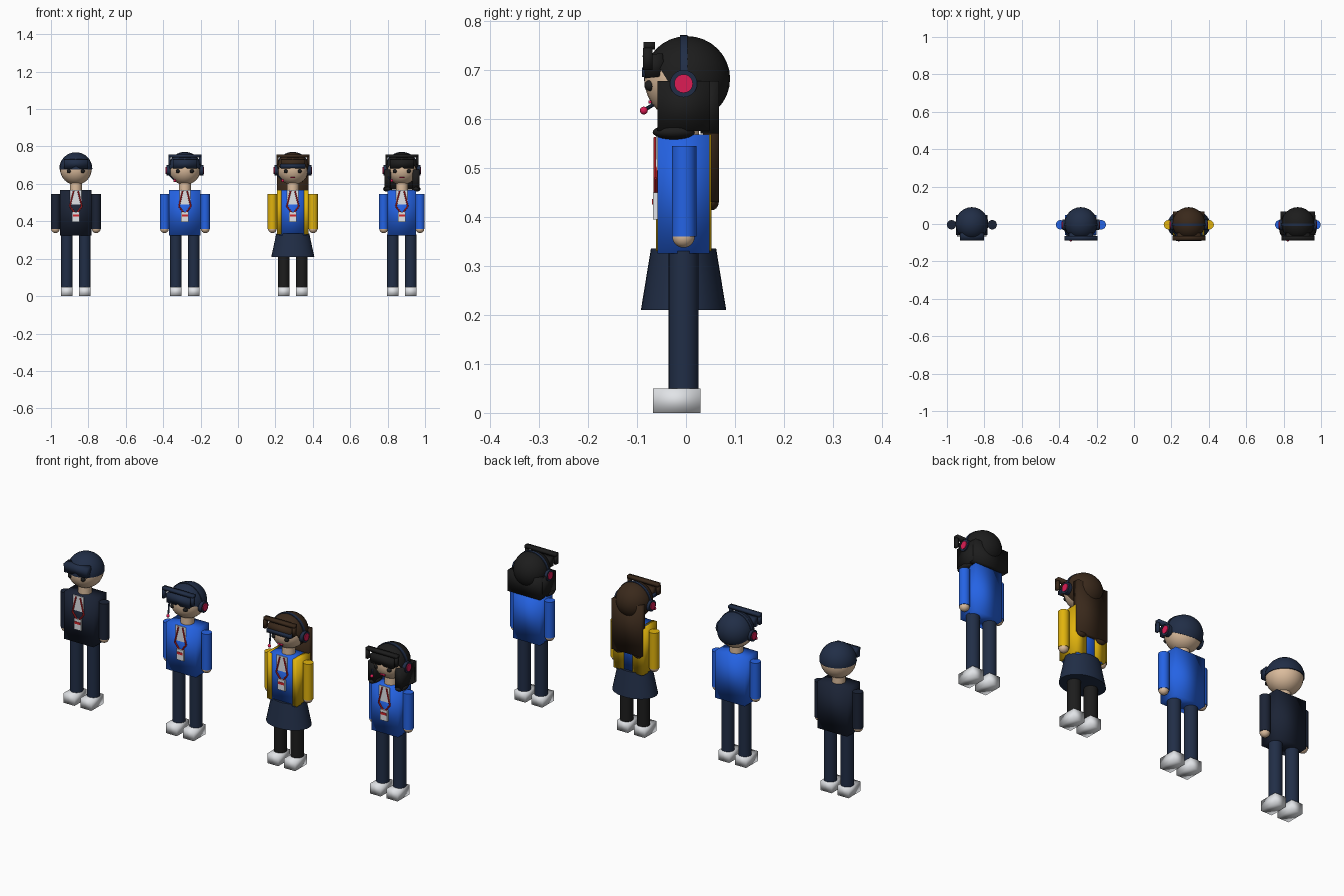
import bpy, bmesh, math
from mathutils import Vector, Matrix

cube = bpy.data.objects.get("Cube")
if cube:
    bpy.data.objects.remove(cube, do_unlink=True)


def material(name, rgb):
    m = bpy.data.materials.new(name)
    m.use_nodes = True
    m.diffuse_color = (*rgb, 1)
    m.node_tree.nodes["Principled BSDF"].inputs["Base Color"].default_value = (*rgb, 1)
    return m


NAVY = material("navy", (0.015, 0.027, 0.062))
DARK = material("dark navy", (0.011, 0.017, 0.036))
BLUE = material("bright blue", (0.018, 0.125, 0.78))
YELLOW = material("yellow", (0.75, 0.45, 0.004))
RED = material("red", (0.65, 0.019, 0.025))
PINK = material("crimson", (0.72, 0.012, 0.09))
SKIN = material("skin", (0.72, 0.51, 0.34))
BLACK = material("black", (0.012, 0.012, 0.012))
BROWN = material("dark brown", (0.042, 0.022, 0.011))
WHITE = material("white", (0.82, 0.84, 0.87))

origin_x = 0.0
suffix = ""


def finish(name, bm, mat, sharp=True):
    """Turn a bmesh into an object placed on the current figure."""
    me = bpy.data.meshes.new(name + suffix)
    bm.to_mesh(me)
    bm.free()
    me.materials.append(mat)
    me.shade_smooth()
    ob = bpy.data.objects.new(name + suffix, me)
    bpy.context.collection.objects.link(ob)
    ob.location.x = origin_x
    if sharp:
        bpy.ops.object.select_all(action="DESELECT")
        ob.select_set(True)
        bpy.context.view_layer.objects.active = ob
        bpy.ops.object.shade_smooth_by_angle(angle=math.radians(40))
    return ob


def box(name, mat, x, y, z, tilt=0.0, sharp=False):
    """Box between ranges x, y and z."""
    bm = bmesh.new()
    bmesh.ops.create_cube(bm, size=1)
    size = [r[1] - r[0] for r in (x, y, z)]
    mid = [(r[1] + r[0]) / 2 for r in (x, y, z)]
    bm.transform(Matrix.Translation(mid) @ Matrix.Rotation(tilt, 4, "X") @ Matrix.Diagonal((*size, 1)))
    return finish(name, bm, mat, sharp)


def ball(name, mat, at, radius, keep=None):
    """Ellipsoid; keep is an optional list of (point, normal) cuts."""
    bm = bmesh.new()
    bmesh.ops.create_uvsphere(bm, u_segments=24, v_segments=16, radius=1)
    r = radius if isinstance(radius, tuple) else (radius,) * 3
    bm.transform(Matrix.Translation(at) @ Matrix.Diagonal((*r, 1)))
    for point, normal in keep or []:
        geom = bm.verts[:] + bm.edges[:] + bm.faces[:]
        bmesh.ops.bisect_plane(bm, geom=geom, plane_co=point, plane_no=normal, clear_inner=True)
        rim = [e for e in bm.edges if e.is_boundary]
        bmesh.ops.holes_fill(bm, edges=rim)
    return finish(name, bm, mat)


def rod(name, mat, a, b, r1, r2=None, squash=1.0, sides=20):
    """Cylinder or cone from a to b."""
    a, b = Vector(a), Vector(b)
    bm = bmesh.new()
    bmesh.ops.create_cone(bm, cap_ends=True, segments=sides, radius1=r1,
                          radius2=r1 if r2 is None else r2, depth=(b - a).length)
    turn = (b - a).to_track_quat("Z", "Y").to_matrix().to_4x4()
    bm.transform(Matrix.Translation((a + b) / 2) @ turn @ Matrix.Diagonal((1, squash, 1, 1)))
    return finish(name, bm, mat)


def body(jacket, sleeve, legs, half, arm):
    box("torso", jacket, (-half, half), (-0.058, 0.048), (0.325, 0.568))
    rod("neck", SKIN, (0, -0.005, 0.56), (0, -0.005, 0.62), 0.032)
    ball("head", SKIN, (0, 0, 0.68), 0.085)
    for side, s in (("left", 1), ("right", -1)):
        rod(side + "_arm", sleeve, (s * arm, -0.004, 0.36), (s * arm, -0.004, 0.545), 0.025)
        ball(side + "_hand", SKIN, (s * arm, -0.005, 0.36), 0.023)
        rod(side + "_leg", legs, (s * 0.048, -0.005, 0.04), (s * 0.048, -0.005, 0.33), 0.031)
        box(side + "_shoe", WHITE, (s * 0.048 - 0.031, s * 0.048 + 0.031), (-0.067, 0.03), (0, 0.05))
        ball(side + "_eye", BLACK, (s * 0.037, -0.074, 0.668), 0.011)
        # lanyard strap, spreading over the shirt and closing at the badge
        rod(side + "_strap_upper", RED, (s * 0.012, -0.062, 0.562), (s * 0.032, -0.062, 0.48), 0.004, sides=8)
        rod(side + "_strap_lower", RED, (s * 0.032, -0.062, 0.48), (s * 0.006, -0.062, 0.445), 0.004, sides=8)
    box("shirt_front", WHITE, (-0.03, 0.03), (-0.061, -0.055), (0.49, 0.568), sharp=True)
    box("badge", WHITE, (-0.02, 0.02), (-0.067, -0.058), (0.395, 0.45), sharp=True)
    box("badge_stripe", RED, (-0.016, 0.016), (-0.069, -0.066), (0.425, 0.437), sharp=True)


def headset(bar):
    """Headphones with a microphone, and a raised bar over the forehead."""
    bm = bmesh.new()
    steps = 20
    rows = []
    for i in range(steps + 1):
        t = math.pi * i / steps
        rows.append([bm.verts.new((r * math.cos(t), y, 0.68 + r * math.sin(t)))
                     for r, y in ((0.085, -0.012), (0.091, -0.012), (0.091, 0.003), (0.085, 0.003))])
    for p, q in zip(rows, rows[1:]):
        for k in range(4):
            bm.faces.new((p[k], p[k - 1], q[k - 1], q[k]))
    bmesh.ops.recalc_face_normals(bm, faces=bm.faces[:])
    finish("headband", bm, NAVY)
    for side, s in (("left", 1), ("right", -1)):
        rod(side + "_ear_cup", NAVY, (s * 0.078, -0.005, 0.672), (s * 0.099, -0.005, 0.672), 0.028)
        rod(side + "_ear_disc", PINK, (s * 0.098, -0.005, 0.672), (s * 0.103, -0.005, 0.672), 0.019)
        box(side + "_bar_post", bar, (s * 0.082 - 0.006, s * 0.082 + 0.006), (-0.088, -0.068), (0.7, 0.745))
    box("forehead_bar", bar, (-0.088, 0.088), (-0.087, -0.063), (0.742, 0.757))
    rod("mic_arm", NAVY, (-0.096, -0.015, 0.66), (-0.054, -0.085, 0.618), 0.004, sides=8)
    ball("mic_tip", PINK, (-0.054, -0.086, 0.617), 0.008)


def visor(name, mat):
    box(name, mat, (-0.064, 0.064), (-0.086, -0.045), (0.685, 0.732), tilt=0.12)


def hair_dome(name, mat, cuts):
    ball(name, mat, (0, 0.002, 0.682), (0.088, 0.088, 0.087), cuts)


LONG_CUT = [((0, -0.045, 0.69), (0, 0.85, 0.53))]

# first figure: dark suit and cap
origin_x, suffix = -0.867, "_first"
body(DARK, DARK, NAVY, 0.084, 0.109)
hair_dome("cap", NAVY, [((0, 0, 0.677), (0, 0, 1))])
visor("cap_visor", NAVY)

# second figure: blue jacket, cap and headset
origin_x, suffix = -0.284, "_second"
body(BLUE, BLUE, NAVY, 0.084, 0.109)
hair_dome("cap", NAVY, [((0, -0.06, 0.69), (0, 0.4, 0.92))])
visor("cap_visor", NAVY)
headset(NAVY)

# third figure: yellow jacket open over blue, skirt and long hair
origin_x, suffix = 0.293, "_third"
body(BLUE, YELLOW, BLACK, 0.072, 0.109)
for side, s in (("left", 1), ("right", -1)):
    box(side + "_jacket_side", YELLOW, sorted((s * 0.06, s * 0.085)), (-0.061, 0.051), (0.33, 0.568))
    box(side + "_jacket_back", YELLOW, sorted((s * 0.025, s * 0.083)), (0.04, 0.052), (0.33, 0.568))
    ball(side + "_hair_tip", BROWN, (s * 0.055, 0.054, 0.432), (0.026, 0.013, 0.018))
rod("skirt", NAVY, (0, -0.005, 0.21), (0, -0.005, 0.335), 0.115, 0.088, squash=0.757, sides=32)
hair_dome("hair_top", BROWN, LONG_CUT)
box("long_hair", BROWN, (-0.084, 0.084), (0.035, 0.067), (0.43, 0.69))
visor("fringe", BROWN)
box("headset_visor", NAVY, (-0.068, 0.068), (-0.09, -0.05), (0.685, 0.705))
box("mouth", PINK, (-0.013, 0.013), (-0.077, -0.07), (0.631, 0.638))
headset(BROWN)

# fourth figure: blue jacket and black bob
origin_x, suffix = 0.876, "_fourth"
body(BLUE, BLUE, NAVY, 0.076, 0.097)
hair_dome("hair_top", BLACK, LONG_CUT)
box("bob_back", BLACK, (-0.093, 0.093), (0.03, 0.067), (0.57, 0.677))
for side, s in (("left", 1), ("right", -1)):
    box(side + "_bob_side", BLACK, sorted((s * 0.058, s * 0.094)), (-0.058, 0.048), (0.575, 0.677))
    ball(side + "_bob_tip", BLACK, (s * 0.076, -0.025, 0.573), (0.024, 0.043, 0.015))
visor("fringe", BLACK)
box("mouth", PINK, (-0.013, 0.013), (-0.077, -0.07), (0.631, 0.638))
headset(BLACK)
